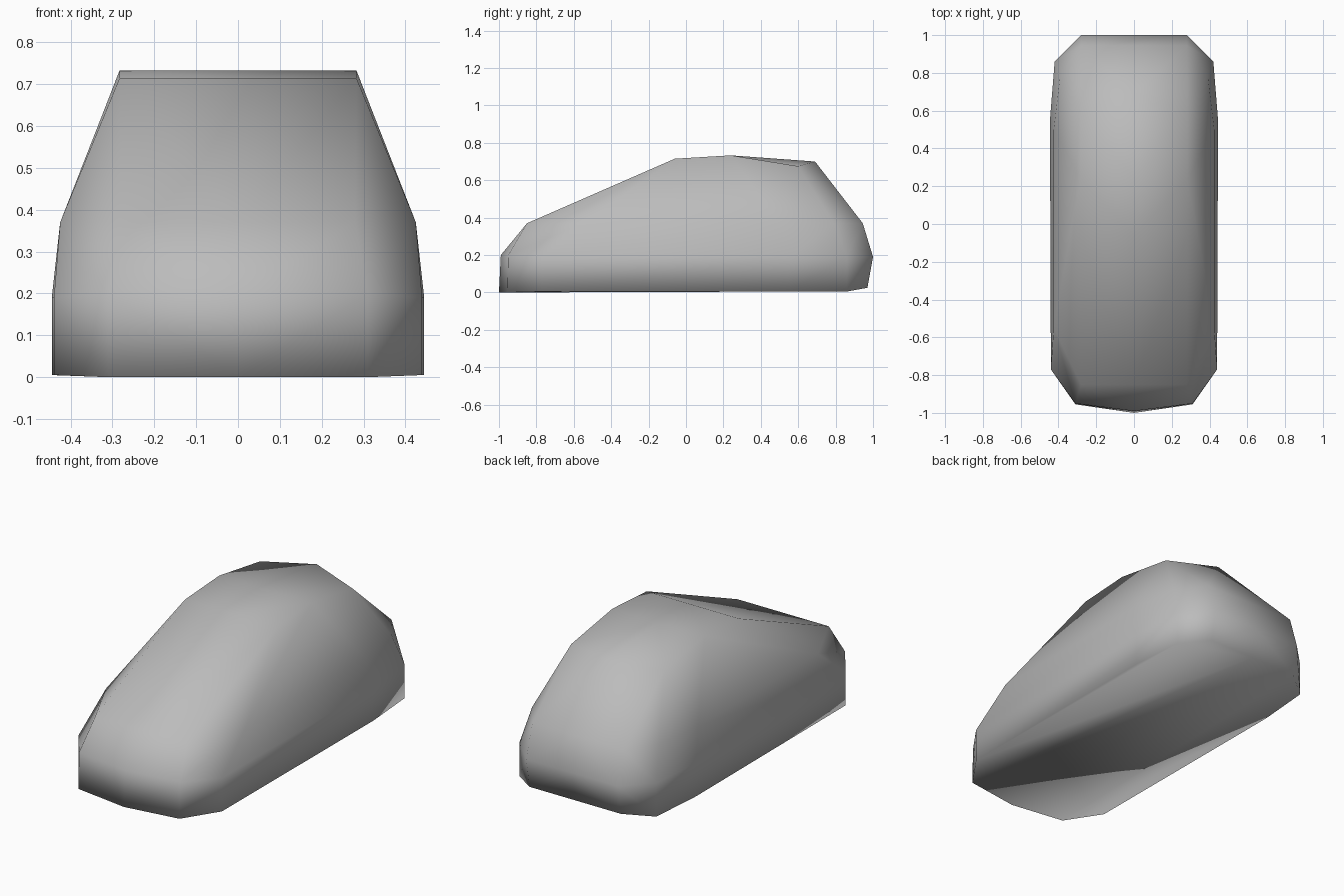
import bpy
import bmesh

cube = bpy.data.objects.get("Cube")
if cube:
    bpy.data.objects.remove(cube, do_unlink=True)

# Half outlines of each level, running from the nose to the tail
FLOOR = [(0, -1, 0), (.31, -.955, 0), (.44, -.77, .005), (.445, .55, .005),
         (.42, .86, .005), (.28, .97, .025), (0, .97, .025)]
BELT = [(0, -.99, .2), (.31, -.95, .2), (.44, -.77, .19), (.445, .55, .19),
        (.42, .86, .19), (.28, 1, .19), (0, 1, .19)]
SHOULDER = [(0, -.85, .37), (.28, -.85, .37), (.425, -.55, .37), (.425, .5, .37),
            (.39, .79, .37), (.28, .945, .37), (0, .945, .37)]
ROOF = [(0, -.06, .715), (.283, -.06, .715), (.283, -.06, .715), (.283, .24, .733),
        (.283, .6, .675), (.283, .6, .675), (0, .69, .70)]

grey = bpy.data.materials.new("body_grey")
grey.use_nodes = True
colour = (.5, .5, .5, 1)
grey.diffuse_color = colour
grey.node_tree.nodes["Principled BSDF"].inputs["Base Color"].default_value = colour

bm = bmesh.new()


def add_face(verts):
    """Add a face, skipping corners that coincide."""
    unique = list(dict.fromkeys(verts))
    if len(unique) > 2:
        bm.faces.new(unique)


# Half shell walls
found = {}
levels = [[found.setdefault(p, None) or found.update({p: bm.verts.new(p)}) or found[p]
           for p in level] for level in (FLOOR, BELT, SHOULDER, ROOF)]
for low, high in zip(levels, levels[1:]):
    for i in range(len(low) - 1):
        add_face([low[i], low[i + 1], high[i + 1], high[i]])

# Roof panels
roof = levels[-1]
ridge = bm.verts.new((0, .24, .733))
add_face([roof[0], roof[1], roof[3], ridge])
add_face([ridge, roof[3], roof[4], roof[6]])

# Underside panels
floor = levels[0]
add_face([floor[0], floor[1], floor[2], floor[3], floor[4], floor[5], floor[6]])

# Mirror to the other side and weld the centre line
geom = bm.verts[:] + bm.edges[:] + bm.faces[:]
copy = bmesh.ops.duplicate(bm, geom=geom)["geom"]
for v in copy:
    if isinstance(v, bmesh.types.BMVert):
        v.co.x = -v.co.x
bmesh.ops.remove_doubles(bm, verts=bm.verts[:], dist=.001)
bmesh.ops.recalc_face_normals(bm, faces=bm.faces[:])
for face in bm.faces:
    face.smooth = True

mesh = bpy.data.meshes.new("body_shell")
bm.to_mesh(mesh)
bm.free()
mesh.materials.append(grey)
body = bpy.data.objects.new("body_shell", mesh)
bpy.context.collection.objects.link(body)
